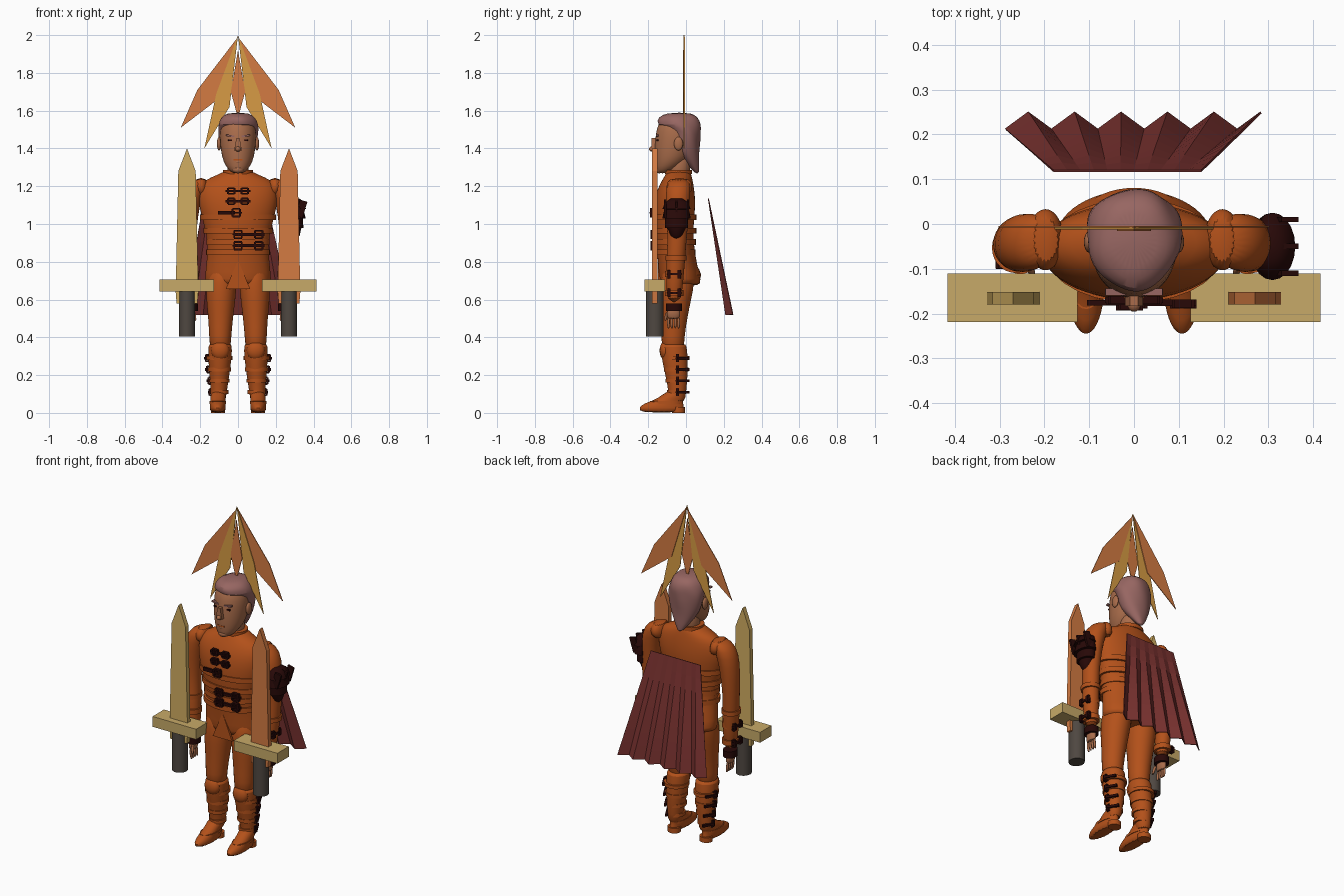
import bpy, bmesh, math
from mathutils import Matrix, Vector

cube = bpy.data.objects.get("Cube")
if cube:
    bpy.data.objects.remove(cube, do_unlink=True)


def material(name, red, green, blue):
    mat = bpy.data.materials.new(name)
    mat.use_nodes = True
    colour = [(c / 255) ** 2.2 for c in (red, green, blue)] + [1]
    mat.diffuse_color = colour
    mat.node_tree.nodes["Principled BSDF"].inputs["Base Color"].default_value = colour
    return mat


leather = material("orange leather", 178, 82, 32)
skin = material("tanned skin", 168, 108, 76)
hair = material("mauve brown hair", 150, 102, 98)
dark = material("dark oxblood", 44, 17, 16)
cloth = material("cape red", 118, 52, 50)
copper = material("copper blade", 210, 122, 68)
gold = material("pale gold blade", 208, 172, 98)
amber = material("amber plume", 214, 154, 70)
brass = material("guard brass", 198, 168, 104)
grip_grey = material("grip grey", 80, 73, 67)


def finish(bm, name, mat, smooth=True, subdivide=0):
    bmesh.ops.recalc_face_normals(bm, faces=bm.faces)
    mesh = bpy.data.meshes.new(name)
    bm.to_mesh(mesh)
    bm.free()
    mesh.materials.append(mat)
    obj = bpy.data.objects.new(name, mesh)
    bpy.context.collection.objects.link(obj)
    if smooth:
        mesh.shade_smooth()
        mesh.set_sharp_from_angle(angle=math.radians(50))
    if subdivide:
        obj.modifiers.new("Subdivision", "SUBSURF").levels = subdivide
        obj.modifiers["Subdivision"].render_levels = subdivide
    return obj


def loft(name, rings, mat, side=1, subdivide=1, count=20, ripple=0):
    """Skin a stack of ellipses given as (x, y, z, radius_x, radius_y)."""
    bm = bmesh.new()
    stack = []
    for x, y, z, rx, ry in rings:
        ring = []
        for i in range(count):
            a = math.tau * i / count
            k = 1 + ripple * math.sin(5 * a + 30 * z)
            ring.append(bm.verts.new((side * (x + rx * k * math.cos(a)), y + ry * k * math.sin(a), z)))
        stack.append(ring)
    for low, high in zip(stack, stack[1:]):
        for i in range(count):
            j = (i + 1) % count
            bm.faces.new((low[i], low[j], high[j], high[i]))
    bm.faces.new(stack[0])
    bm.faces.new(stack[-1])
    return finish(bm, name, mat, True, subdivide)


def box(name, place, size, mat, turn=0, axis="Y"):
    bm = bmesh.new()
    matrix = Matrix.Translation(place) @ Matrix.Rotation(turn, 4, axis) @ Matrix.Diagonal((*size, 1))
    bmesh.ops.create_cube(bm, size=1, matrix=matrix)
    return finish(bm, name, mat, False)


def ball(name, place, radii, mat):
    bm = bmesh.new()
    matrix = Matrix.Translation(place) @ Matrix.Diagonal((*radii, 1))
    bmesh.ops.create_uvsphere(bm, u_segments=16, v_segments=10, radius=1, matrix=matrix)
    return finish(bm, name, mat)


def plate(name, outline, y, depth, mat, side=1):
    """Extrude an (x, z) outline along y."""
    bm = bmesh.new()
    face = bm.faces.new([bm.verts.new((side * x, y - depth / 2, z)) for x, z in outline])
    made = bmesh.ops.extrude_face_region(bm, geom=[face])["geom"]
    bmesh.ops.translate(bm, vec=(0, depth, 0), verts=[v for v in made if isinstance(v, bmesh.types.BMVert)])
    return finish(bm, name, mat, False)


def band(name, x, y, z, rx, ry, height, mat, side=1):
    h = height / 2
    rings = [(x, y, z - h, rx * .9, ry * .9), (x, y, z - h, rx, ry),
             (x, y, z + h, rx, ry), (x, y, z + h, rx * .9, ry * .9)]
    return loft(name, rings, mat, side, 0, 28)


def buckle(name, x, y, z, width, height, mat=dark):
    # Rectangular frame with a strap tongue through it
    for s in (-1, 1):
        box(name + "_bar", (x + s * width / 2, y, z), (.01, .018, height), mat)
        box(name + "_rail", (x, y, z + s * height / 2), (width, .018, .009), mat)
    box(name + "_tongue", (x, y - .004, z), (width * 1.5, .014, .008), mat)


# Tunic and neck
loft("tunic", [(0, -.03, .67, .172, .105), (0, -.03, .7, .178, .112), (0, -.045, .79, .168, .102),
               (0, -.06, .9, .158, .1), (0, -.065, 1, .182, .105), (0, -.06, 1.1, .21, .112),
               (0, -.055, 1.18, .212, .1), (0, -.045, 1.235, .18, .08), (0, -.04, 1.262, .1, .068),
               (0, -.04, 1.285, .07, .06)], leather, count=28)
loft("tunic_tail", [(0, .0, .69, .11, .06), (0, .02, .725, .12, .075), (0, .0, .79, .11, .05),
                    (0, -.02, .84, .09, .05)], leather)
plate("tunic_front_gore", [(-.065, .655), (.065, .655), (0, .81)], -.142, .012, leather)
band("collar", 0, -.04, 1.275, .08, .072, .022, leather)
loft("neck", [(0, -.04, 1.22, .06, .06), (0, -.035, 1.3, .056, .058), (0, -.03, 1.38, .06, .06)], skin)
for z, rx, ry in ((.85, .17, .11), (.905, .168, .112), (.965, .182, .115), (1.035, .2, .116)):
    band("torso_belt", 0, -.06, z, rx, ry, .03, leather)

# Chest clasps and belt buckles
for z in (1.175, 1.12):
    box("clasp_cord", (0, -.17, z), (.13, .012, .012), dark)
    for s in (-1, 1):
        buckle("clasp", s * .035, -.17, z, .035, .03)
buckle("chest_buckle", -.01, -.182, 1.06, .04, .04)
box("chest_strap", (-.06, -.176, 1.06), (.09, .012, .02), dark)
for z in (.945, .885):
    for x in (.0, .11):
        buckle("belt_buckle", x, -.178, z, .04, .04)
    box("belt_strap", (.06, -.176, z), (.16, .014, .016), dark)

# Head
loft("face", [(0, -.125, 1.268, .025, .025), (0, -.11, 1.285, .05, .052), (0, -.08, 1.33, .08, .086),
              (0, -.065, 1.39, .092, .104), (0, -.055, 1.46, .098, .108), (0, -.05, 1.52, .094, .104),
              (0, -.045, 1.56, .07, .08), (0, -.04, 1.575, .03, .04)], skin)
loft("hair", [(0, .06, 1.265, .01, .01), (0, .035, 1.32, .05, .035), (0, .008, 1.38, .088, .062),
              (0, .0, 1.45, .104, .077), (0, -.008, 1.495, .107, .085), (0, -.038, 1.525, .107, .118),
              (0, -.04, 1.565, .092, .108), (0, -.035, 1.59, .055, .065)], hair, ripple=.03, count=30)
plate("nose", [(-.009, 1.455), (.009, 1.455), (.02, 1.39), (-.02, 1.39)], -.168, .03, skin)
ball("nose_tip", (0, -.178, 1.397), (.015, .018, .014), skin)
ball("chin", (0, -.142, 1.288), (.03, .022, .02), skin)
box("mouth", (0, -.161, 1.34), (.045, .008, .007), leather)
ball("lower_lip", (0, -.154, 1.33), (.02, .012, .008), skin)
for s in (-1, 1):
    box("brow", (s * .042, -.152, 1.467), (.045, .015, .009), hair, s * -.15)
    box("eye", (s * .04, -.151, 1.443), (.026, .009, .009), dark)
    ball("ear", (s * .1, -.04, 1.425), (.012, .024, .036), skin)

# Arms, legs and boots
for s, label in ((1, "left_"), (-1, "right_")):
    loft(label + "sleeve", [(.195, -.035, 1.24, .04, .045), (.235, -.04, 1.2, .06, .068),
                            (.258, -.045, 1.1, .056, .064), (.266, -.045, 1, .05, .056),
                            (.268, -.048, .9, .045, .05), (.262, -.055, .8, .046, .05),
                            (.256, -.06, .7, .042, .046), (.25, -.064, .58, .034, .038)], leather, s)
    loft(label + "shoulder_wing", [(.19, -.035, 1.15, .035, .06), (.2, -.035, 1.2, .045, .075),
                                   (.195, -.035, 1.245, .03, .055)], leather, s)
    band(label + "elbow_cuff", .265, -.053, .82, .052, .056, .025, leather, s)
    band(label + "wrist_cuff", .25, -.064, .56, .038, .043, .04, dark, s)
    for z in (.735, .635):
        band(label + "bracer_band", .254, -.062, z, .045, .05, .03, leather, s)
        for y in (-.09, -.035):
            buckle(label + "bracer_buckle", s * .296, y, z, .016, .036)
        box(label + "bracer_strap", (s * .3, -.06, z), (.012, .07, .012), dark)
    loft(label + "palm", [(.25, -.065, .56, .022, .03), (.25, -.066, .525, .02, .037),
                          (.25, -.066, .495, .015, .034)], skin, s)
    for i in range(4):
        y = -.093 + .018 * i
        loft(label + "finger", [(.25, y, .51, .009, .009), (.248, y, .465, .008, .008),
                                (.243, y, .445, .005, .005)], skin, s, 1, 8)
    loft(label + "thumb", [(.235, -.095, .54, .01, .011), (.228, -.108, .505, .009, .009),
                           (.226, -.11, .485, .005, .005)], skin, s, 1, 8)

    loft(label + "trouser", [(.08, -.04, .8, .07, .08), (.088, -.045, .68, .082, .092),
                             (.091, -.055, .6, .078, .082), (.092, -.062, .5, .066, .07),
                             (.094, -.07, .41, .059, .062), (.094, -.068, .32, .056, .06)], leather, s)
    loft(label + "boot_shaft", [(.094, -.068, .365, .054, .06), (.094, -.066, .36, .064, .071),
                                (.096, -.06, .29, .063, .07), (.098, -.05, .2, .053, .06),
                                (.102, -.045, .11, .042, .046), (.105, -.05, .05, .04, .045)], leather, s)
    loft(label + "foot", [(.107, -.13, 0, .04, .118), (.107, -.13, .028, .043, .122),
                          (.107, -.12, .05, .041, .105), (.106, -.08, .075, .04, .066),
                          (.104, -.055, .12, .042, .047)], leather, s)
    band(label + "heel", .106, -.04, .015, .037, .035, .03, leather, s)
    band(label + "toe_strap", .107, -.105, .055, .044, .085, .014, leather, s)
    ball(label + "knee_guard", (s * .094, -.11, .33), (.048, .03, .05), leather)
    for z, r in ((.29, .068), (.23, .061), (.17, .054), (.11, .047)):
        band(label + "boot_strap", .098, -.052, z, r, r * 1.05, .02, leather, s)
        buckle(label + "boot_buckle", s * (.096 + r), -.045, z, .014, .034)
        box(label + "boot_tongue", (s * (.09 + r), -.015, z), (.014, .07, .014), dark, s * .5, "Z")

# Layered pad on the left arm
loft("arm_pad", [(.3, -.05, 1.135, .025, .03), (.305, -.05, 1.115, .045, .06),
                 (.31, -.05, 1.08, .05, .075), (.303, -.05, 1.078, .044, .065),
                 (.308, -.05, 1.03, .05, .075), (.3, -.05, 1.028, .044, .062),
                 (.302, -.05, .98, .044, .06), (.297, -.05, .978, .038, .048),
                 (.295, -.05, .94, .032, .032), (.29, -.05, .91, .01, .008)], dark, subdivide=0)
for y in (-.11, -.05, .01):
    box("pad_ridge", (.335, y, 1.08), (.04, .012, .09), dark, .3)

# Pleated cape
bm = bmesh.new()
folds, steps = 11, 8
grid = []
for row in range(steps + 1):
    t = row / steps
    left, right = -.18 - .108 * t, .15 + .132 * t
    grid.append([bm.verts.new((left + (right - left) * c / folds,
                               .121 + t * (.092 + (.038 if c % 2 else 0)), 1.135 - .615 * t))
                 for c in range(folds + 1)])
for upper, lower in zip(grid, grid[1:]):
    for c in range(folds):
        bm.faces.new((upper[c], upper[c + 1], lower[c + 1], lower[c]))
cape = finish(bm, "cape", cloth, False)
cape.modifiers.new("Thickness", "SOLIDIFY").thickness = .005

# Two floating swords
for s, label, steel in ((1, "left_", copper), (-1, "right_", gold)):
    half = [(.06, .64), (.046, 1.28)]
    outline = [(.27 + x, z) for x, z in [(.055, .58)] + half]
    outline += [(.27, 1.4)] + [(.27 - x, z) for x, z in half[::-1] + [(.055, .58)]]
    plate(label + "sword_blade", outline, -.166, .028, steel, s)
    box(label + "sword_guard", (s * .271, -.165, .674), (.29, .108, .062), brass)
    loft(label + "sword_grip", [(.27, -.165, .405, .043, .046), (.27, -.165, .645, .043, .046)],
         grip_grey, s, 0, 24)

# Fan of thin blades above the head
for s in (-1, 1):
    plate("outer_plume", [(0, 1.99), (.215, 1.71), (.303, 1.51), (.1, 1.665)], -.006, .004, copper, s)
    plate("inner_plume", [(0, 2), (.115, 1.69), (.178, 1.4), (.045, 1.62)], -.01, .004, amber, s)
plate("centre_plume", [(0, 1.92), (.038, 1.7), (0, 1.56), (-.038, 1.7)], -.014, .004, copper)
